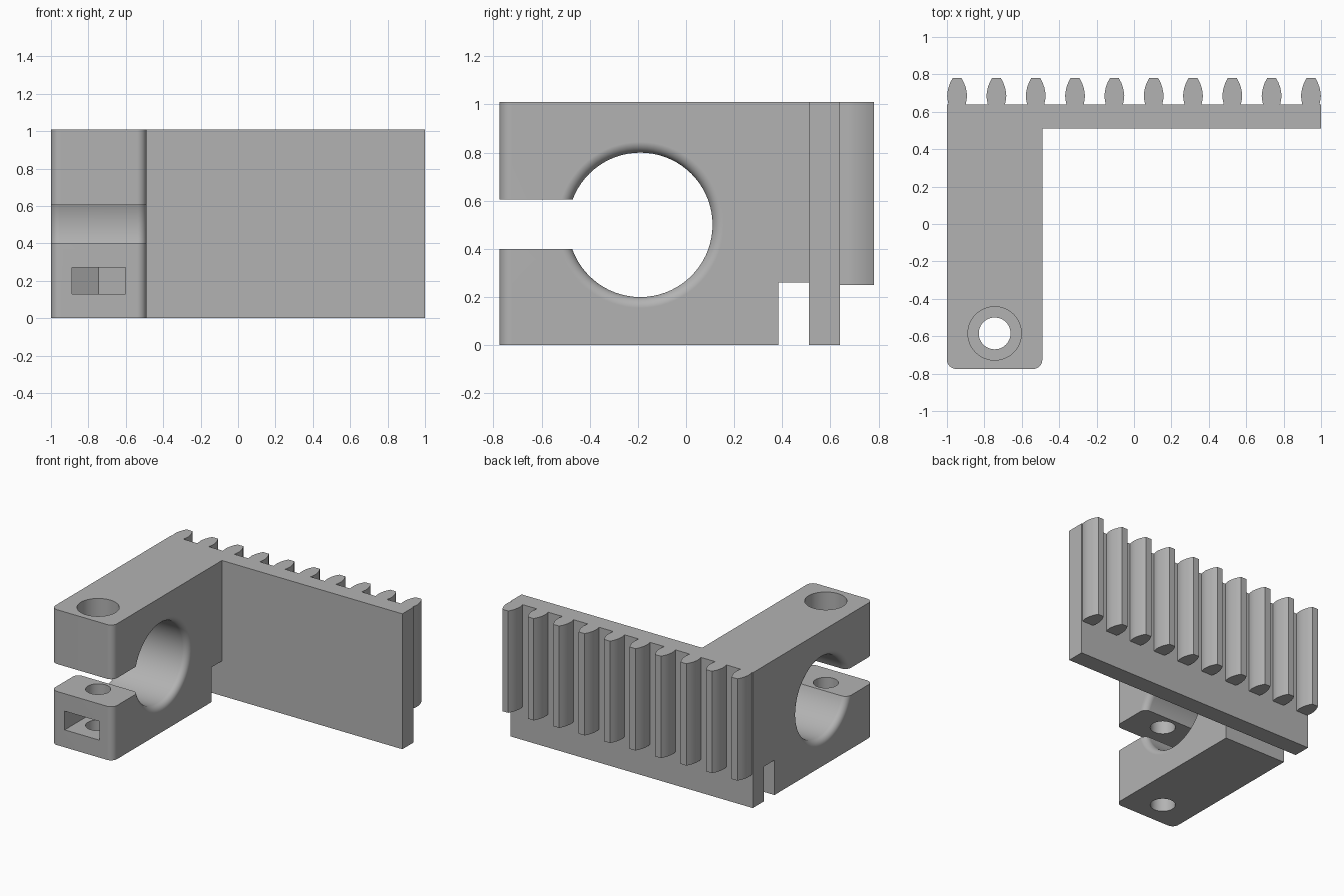
import bpy, bmesh, math
from math import sin, cos, pi

if "Cube" in bpy.data.objects:
    bpy.data.objects.remove(bpy.data.objects["Cube"])

grey = bpy.data.materials.new("plain grey")
grey.use_nodes = True
colour = (0.45, 0.45, 0.45, 1)
grey.diffuse_color = colour
grey.node_tree.nodes["Principled BSDF"].inputs["Base Color"].default_value = colour

HEIGHT = 1.01
LEFT, RIGHT = -1.0, -0.49          # arm sides
FRONT, PLATE_FRONT, PLATE_BACK, TIP = -0.775, 0.51, 0.64, 0.78
BOLT_X, BOLT_Y = -0.745, -0.585


def prism(name, outline, z0, z1):
    """Extrude a flat outline upwards."""
    bm = bmesh.new()
    base = bm.faces.new([bm.verts.new((x, y, z0)) for x, y in outline])
    top = bmesh.ops.extrude_face_region(bm, geom=[base])["geom"]
    bmesh.ops.translate(bm, vec=(0, 0, z1 - z0),
                        verts=[v for v in top if isinstance(v, bmesh.types.BMVert)])
    return finish(name, bm)


def finish(name, bm):
    bmesh.ops.recalc_face_normals(bm, faces=bm.faces)
    mesh = bpy.data.meshes.new(name)
    bm.to_mesh(mesh)
    bm.free()
    mesh.materials.append(grey)
    obj = bpy.data.objects.new(name, mesh)
    bpy.context.collection.objects.link(obj)
    return obj


def box(name, x0, x1, y0, y1, z0, z1):
    return prism(name, [(x0, y0), (x1, y0), (x1, y1), (x0, y1)], z0, z1)


def arc(cx, cy, r, start, end, steps):
    return [(cx + r * cos(start + (end - start) * i / steps),
             cy + r * sin(start + (end - start) * i / steps)) for i in range(steps + 1)]


def circle(r, steps=48):
    return arc(BOLT_X, BOLT_Y, r, 0, 2 * pi, steps)[:-1]


# Plan outline: arm with rounded front corners, plate, row of gear teeth
corner = 0.05
outline = arc(LEFT + corner, FRONT + corner, corner, pi, 1.5 * pi, 8)
outline += arc(RIGHT - corner, FRONT + corner, corner, -pi / 2, 0, 8)
outline += [(RIGHT, PLATE_FRONT), (1, PLATE_FRONT), (1, PLATE_BACK)]
flank = [(0.046, 0), (0.051, 0.025), (0.053, 0.045), (0.051, 0.065),
         (0.046, 0.09), (0.037, 0.115), (0.024, 0.14)]
for i in range(10):
    centre = 0.946 - i * 0.2102
    outline += [(centre + w, PLATE_BACK + d) for w, d in flank]
    outline += [(centre - w, PLATE_BACK + d) for w, d in reversed(flank)]
outline.append((LEFT, PLATE_BACK))
body = prism("rack_clamp_bracket", outline, 0, HEIGHT)

# Round clamp bore with rounded rims, turned about the x axis
bore_r, rim = 0.30, 0.045
half = [(RIGHT + 0.02, bore_r + rim)]
half += [(RIGHT - rim + rim * cos(a), bore_r + rim - rim * sin(a))
         for a in [i * pi / 16 for i in range(9)]]
mid = (LEFT + RIGHT) / 2
profile = half + [(2 * mid - x, r) for x, r in reversed(half)]
bm = bmesh.new()
steps = 72
rings = [[bm.verts.new((x, -0.19 + r * cos(2 * pi * k / steps), 0.5 + r * sin(2 * pi * k / steps)))
          for k in range(steps)] for x, r in profile]
for a, b in zip(rings, rings[1:]):
    for k in range(steps):
        n = (k + 1) % steps
        bm.faces.new((a[k], a[n], b[n], b[k]))
bm.faces.new(rings[0])
bm.faces.new(rings[-1])
bore = finish("bore_cutter", bm)

# Nut pocket: straight channel ending in a hexagon point
nut_w = 0.143
nut = [(BOLT_X - nut_w, FRONT - 0.1), (BOLT_X + nut_w, FRONT - 0.1)]
nut += arc(BOLT_X, BOLT_Y, nut_w / cos(pi / 6), pi / 6, 5 * pi / 6, 2)

cutters = [
    bore,
    box("clamp_gap_cutter", -1.1, -0.4, -0.9, -0.3, 0.4, 0.605),
    prism("bolt_hole_cutter", circle(0.085), -0.1, 1.1),
    prism("bolt_head_cutter", circle(0.143), 0.78, 1.1),
    prism("nut_pocket_cutter", nut, 0.13, 0.27),
    box("notch_cutter", -1.1, -0.4, 0.385, PLATE_FRONT, -0.1, 0.26),
    box("tooth_foot_cutter", -1.1, 1.1, PLATE_BACK, 0.9, -0.1, 0.25),
]
for cutter in cutters:
    mod = body.modifiers.new(cutter.name, "BOOLEAN")
    mod.operation = "DIFFERENCE"
    mod.solver = "EXACT"
    mod.object = cutter
    cutter.hide_render = True

# Apply the cuts, then remove the cutters
bpy.ops.object.select_all(action="DESELECT")
bpy.context.view_layer.objects.active = body
body.select_set(True)
for cutter in cutters:
    bpy.ops.object.modifier_apply(modifier=cutter.name)
    bpy.data.objects.remove(cutter)

# Smooth curved walls while keeping the flat faces flat
bpy.ops.object.shade_smooth_by_angle(angle=math.radians(25))
weights = body.modifiers.new("flat_face_weights", "WEIGHTED_NORMAL")
weights.keep_sharp = True
